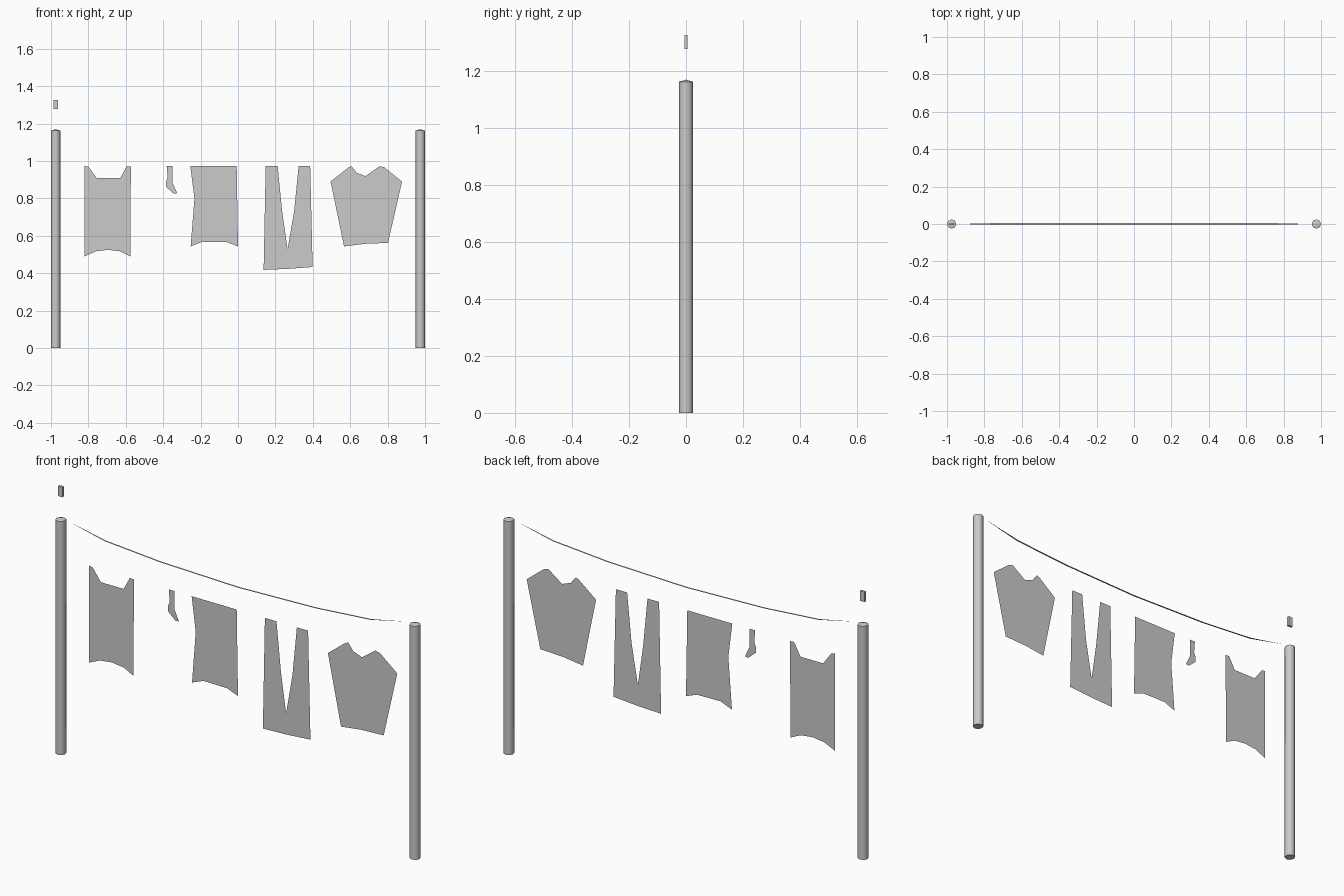
import bpy, bmesh

if "Cube" in bpy.data.objects:
    bpy.data.objects.remove(bpy.data.objects["Cube"])


def make(name, bm):
    mesh = bpy.data.meshes.new(name)
    bm.to_mesh(mesh)
    bm.free()
    obj = bpy.data.objects.new(name, mesh)
    bpy.context.collection.objects.link(obj)
    return obj


def garment(name, outline):
    """Flat single-layer cloth cut from an x/z outline."""
    bm = bmesh.new()
    face = bm.faces.new([bm.verts.new((x, 0, z)) for x, z in outline])
    bmesh.ops.triangulate(bm, faces=[face])
    return make(name, bm)


# Posts with a shallow pointed cap
def post(name, x):
    bm = bmesh.new()
    bmesh.ops.create_cone(bm, cap_ends=True, segments=8, radius1=0.025,
                          radius2=0.025, depth=1.162)
    bmesh.ops.translate(bm, verts=bm.verts, vec=(x, 0, 0.581))
    top = max(bm.faces, key=lambda f: f.calc_center_median().z)
    tip = bmesh.ops.poke(bm, faces=[top])["verts"][0]
    tip.co.z = 1.17
    return make(name, bm)


post("left_post", -0.975)
post("right_post", 0.975)

# Clothes peg above the left post
bm = bmesh.new()
bmesh.ops.create_cube(bm, size=1)
bmesh.ops.scale(bm, verts=bm.verts, vec=(0.024, 0.012, 0.05))
bmesh.ops.translate(bm, verts=bm.verts, vec=(-0.975, 0, 1.302))
make("clothes_peg", bm)

# Sagging line: a flat ribbon tapering to a point at each end
half = [(0.93, 1.162, 0), (0.73, 1.12, 0.005), (0.43, 1.097, 0.005)]
path = [(-x, z, w) for x, z, w in half] + [(0, 1.085, 0.005)] + half[::-1]
bm = bmesh.new()
rows = [[bm.verts.new((x, s * w, z)) for s in ((-1, 1) if w else (0,))]
        for x, z, w in path]
for a, b in zip(rows, rows[1:]):
    bm.faces.new(a + b[::-1])
make("washing_line", bm)

# Washing
garment("tank_top", [
    (-0.82, 0.973), (-0.80, 0.97), (-0.755, 0.908), (-0.69, 0.876),
    (-0.63, 0.908), (-0.595, 0.972), (-0.573, 0.97), (-0.577, 0.90),
    (-0.575, 0.49), (-0.63, 0.517), (-0.695, 0.525), (-0.76, 0.517),
    (-0.82, 0.49), (-0.82, 0.78), (-0.812, 0.90)])
garment("sock", [
    (-0.381, 0.972), (-0.349, 0.972), (-0.349, 0.88), (-0.325, 0.828),
    (-0.343, 0.825), (-0.386, 0.863), (-0.386, 0.885), (-0.376, 0.913)])
garment("towel", [
    (-0.255, 0.972), (-0.007, 0.972), (-0.028, 0.86), (-0.025, 0.75),
    (0.0, 0.543), (-0.06, 0.566), (-0.127, 0.576), (-0.19, 0.568),
    (-0.253, 0.543), (-0.233, 0.68), (-0.233, 0.80)])
garment("trousers", [
    (0.148, 0.972), (0.212, 0.972), (0.236, 0.73), (0.265, 0.528),
    (0.30, 0.73), (0.324, 0.972), (0.386, 0.972), (0.399, 0.433),
    (0.265, 0.423), (0.137, 0.418)])
garment("t_shirt", [
    (0.59, 0.965), (0.607, 0.972), (0.634, 0.937), (0.682, 0.919),
    (0.736, 0.94), (0.757, 0.972), (0.782, 0.966), (0.877, 0.89),
    (0.837, 0.847), (0.80, 0.857), (0.802, 0.562), (0.677, 0.557),
    (0.567, 0.543), (0.568, 0.857), (0.536, 0.847), (0.495, 0.89)])

# Smooth the rounded posts, keeping edges sharp
for name in ("left_post", "right_post"):
    obj = bpy.data.objects[name]
    bpy.ops.object.select_all(action="DESELECT")
    obj.select_set(True)
    bpy.context.view_layer.objects.active = obj
    bpy.ops.object.shade_smooth_by_angle(angle=0.9)
